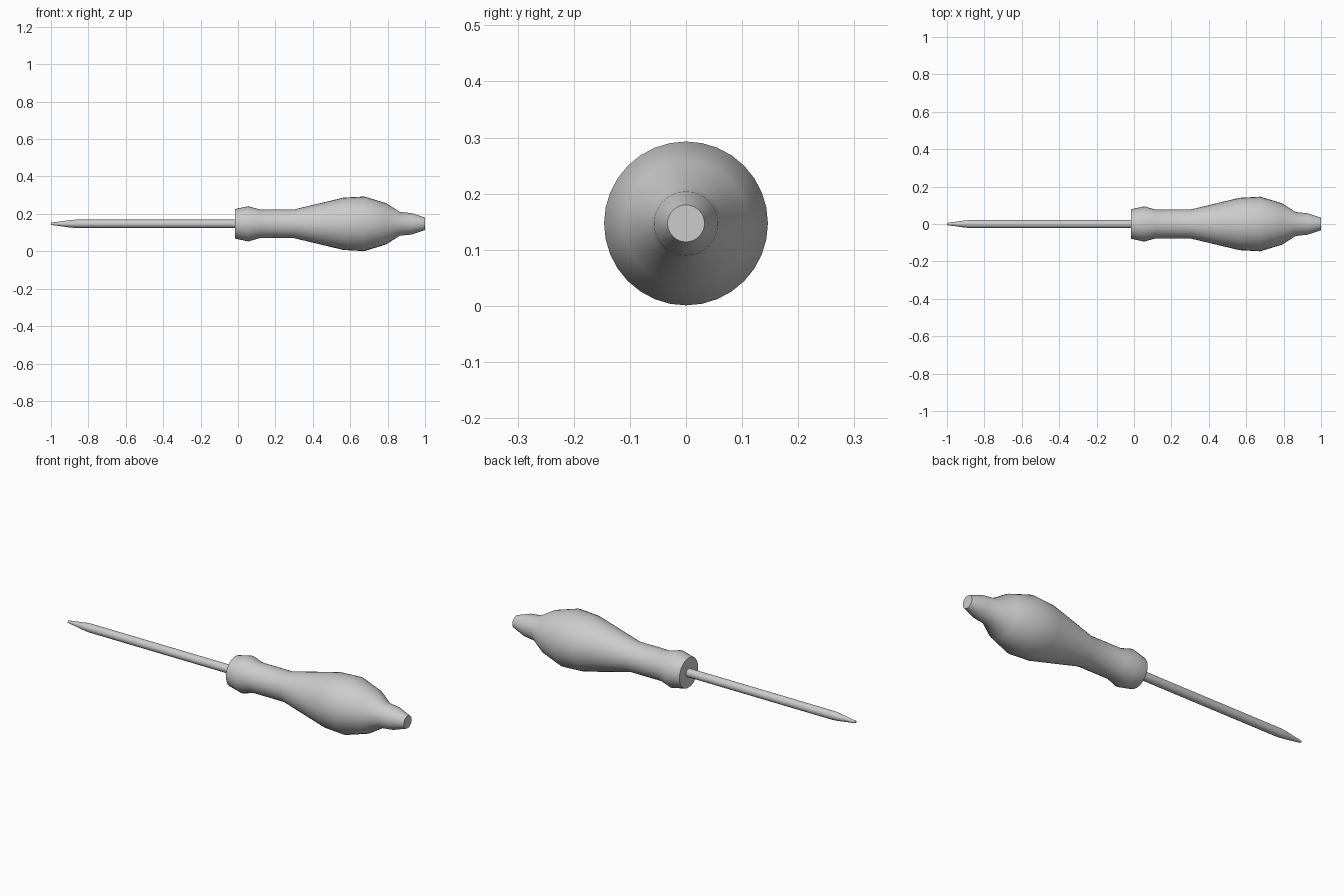
import bpy, bmesh
from math import cos, sin, pi, radians

if "Cube" in bpy.data.objects:
    bpy.data.objects.remove(bpy.data.objects["Cube"])

AXIS_Z = 0.147


def turned(name, profile, sides, angle):
    """Closed solid turned around the x axis from (x, radius) points."""
    bm = bmesh.new()
    rings = [[bm.verts.new((x, r * cos(2 * pi * i / sides), r * sin(2 * pi * i / sides)))
              for i in range(sides)] for x, r in profile]
    for a, b in zip(rings, rings[1:]):
        for i in range(sides):
            j = (i + 1) % sides
            bm.faces.new((a[i], a[j], b[j], b[i]))
    bm.faces.new(rings[0])
    bm.faces.new(rings[-1])
    bmesh.ops.recalc_face_normals(bm, faces=bm.faces)
    mesh = bpy.data.meshes.new(name)
    bm.to_mesh(mesh)
    bm.free()
    obj = bpy.data.objects.new(name, mesh)
    obj.location.z = AXIS_Z
    bpy.context.collection.objects.link(obj)
    bpy.ops.object.select_all(action='DESELECT')
    obj.select_set(True)
    bpy.context.view_layer.objects.active = obj
    bpy.ops.object.shade_smooth_by_angle(angle=radians(angle))
    return obj


# Turned handle with front collar, bulbous grip and tapered butt
turned("handle", [(-0.016, 0.079), (0.055, 0.094), (0.115, 0.077), (0.30, 0.077),
                  (0.565, 0.140), (0.675, 0.146), (0.79, 0.111), (0.865, 0.064),
                  (0.93, 0.057), (1.0, 0.033)], 32, 40)

# Thin steel shaft with a tapered point, seated in the handle
turned("shaft", [(-1.0, 0.006), (-0.90, 0.0195), (-0.87, 0.022), (0.02, 0.022)], 16, 40)
